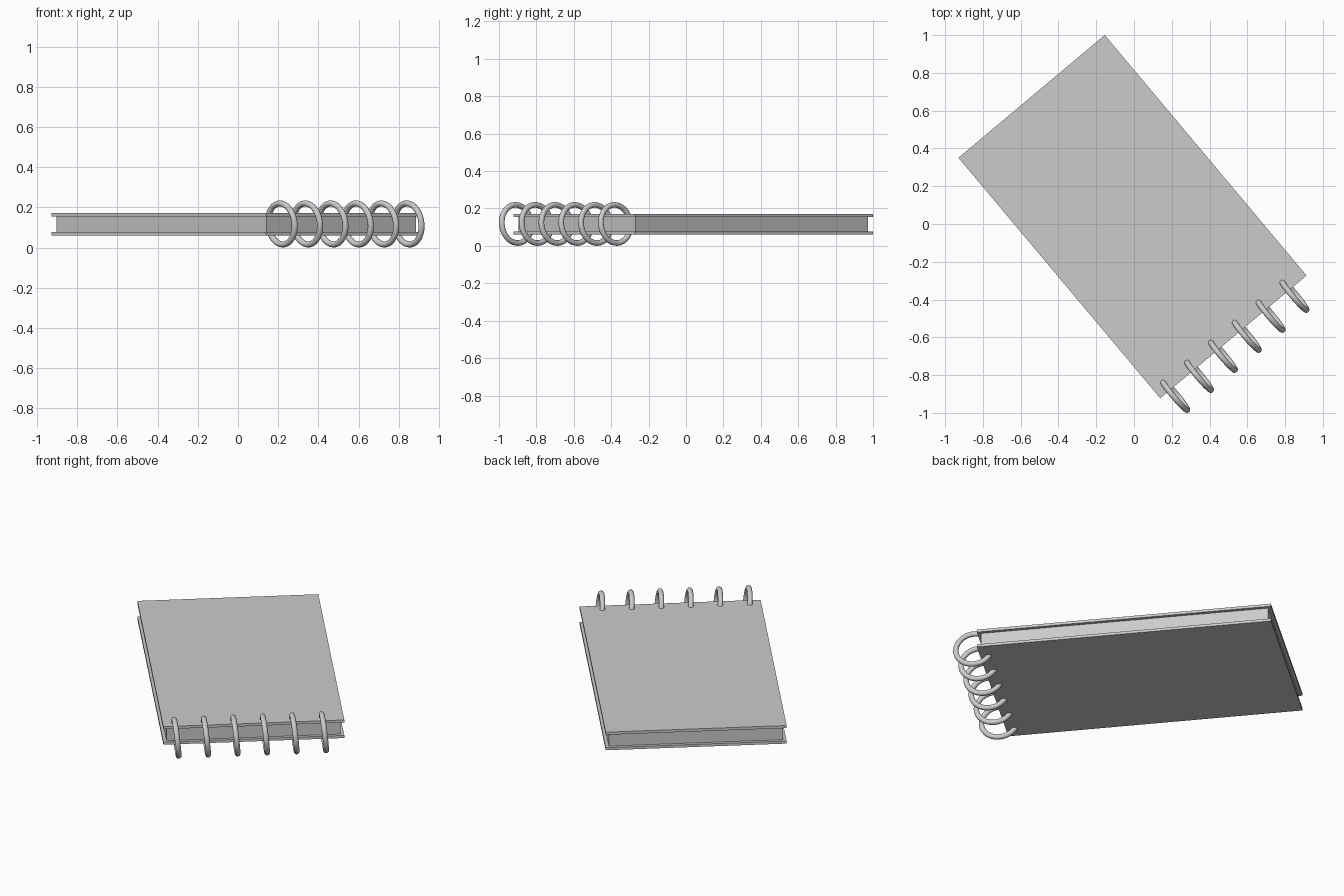
import bpy
from math import radians
from mathutils import Matrix, Vector

if "Cube" in bpy.data.objects:
    bpy.data.objects.remove(bpy.data.objects["Cube"])

YAW = radians(40)
PLACE = Matrix.Translation((-0.008, 0.039, 0)) @ Matrix.Rotation(YAW, 4, 'Z')


def slab(name, width, length, z0, z1):
    """Flat rectangular block lying in the notebook's turned frame."""
    loc = PLACE @ Vector((0, 0, (z0 + z1) / 2))
    bpy.ops.mesh.primitive_cube_add(size=1, location=loc, rotation=(0, 0, YAW))
    ob = bpy.context.object
    ob.name = name
    ob.scale = (width, length, z1 - z0)
    bpy.ops.object.transform_apply(location=False, rotation=False, scale=True)


# Covers and the slightly smaller page block between them
slab("back_cover", 1.011, 1.662, 0.060, 0.076)
slab("pages", 0.973, 1.624, 0.076, 0.155)
slab("front_cover", 1.011, 1.662, 0.155, 0.171)

# Binding rings along the short edge, leaning a little to one side
for i in range(6):
    loc = PLACE @ Vector((-0.436 + i * 0.1648, -0.868, 0.1172))
    bpy.ops.mesh.primitive_torus_add(
        major_segments=48, minor_segments=16, major_radius=0.1025,
        minor_radius=0.015, location=loc, rotation=(0, radians(84.5), YAW))
    bpy.context.object.name = f"binding_ring_{i + 1}"
    bpy.ops.object.shade_smooth()
